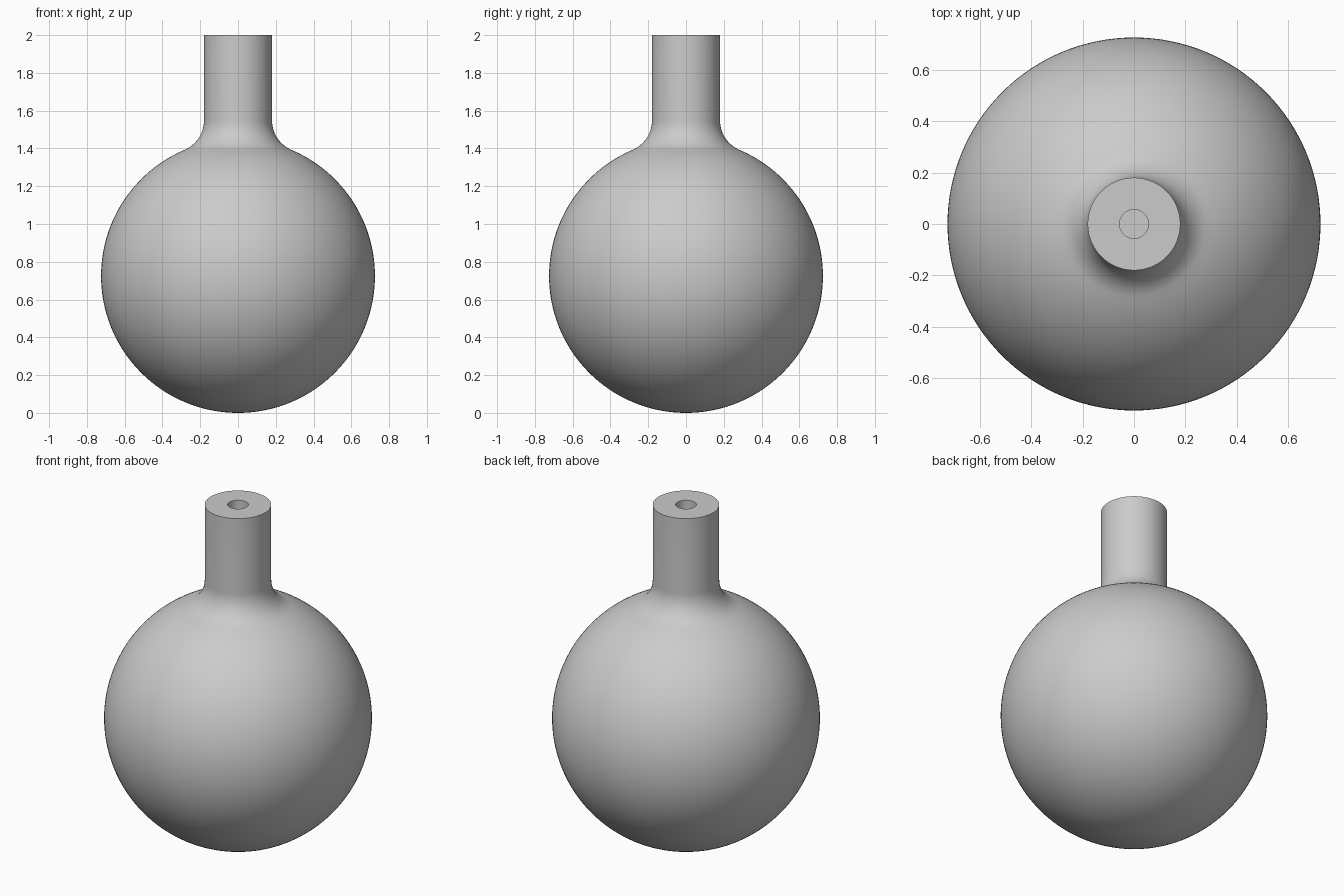
import bpy
import bmesh
from math import sin, cos, pi, sqrt, atan2

cube = bpy.data.objects.get("Cube")
if cube:
    bpy.data.objects.remove(cube, do_unlink=True)

# Main dimensions
BALL, NECK, BORE, FILLET = 0.725, 0.18, 0.056, 0.17
TOP, BORE_FLOOR = 2.0, 1.4
SEGMENTS = 128

mat = bpy.data.materials.new("plain grey")
mat.use_nodes = True
grey = (0.6, 0.6, 0.6, 1)
mat.diffuse_color = grey
mat.node_tree.nodes["Principled BSDF"].inputs["Base Color"].default_value = grey


def arc(cx, cz, radius, start, end, steps):
    """Points along an arc in the radius/height plane."""
    angles = [start + (end - start) * i / steps for i in range(steps + 1)]
    return [(cx + radius * cos(a), cz + radius * sin(a)) for a in angles]


# Fillet circle touches both the ball and the neck
fillet_x = NECK + FILLET
rise = sqrt((BALL + FILLET) ** 2 - fillet_x ** 2)
meet = atan2(rise, fillet_x)

# Outer profile from the foot of the ball to the neck rim, then the bore
profile = arc(0, BALL, BALL, -pi / 2, meet, 72)
profile[0] = (0, 0)
profile += arc(fillet_x, BALL + rise, FILLET, meet + pi, pi, 14)[1:]
profile += [(NECK, TOP), (BORE, TOP), (BORE, BORE_FLOOR), (0, BORE_FLOOR)]

# Spin the profile around the vertical axis
bm = bmesh.new()
verts = [bm.verts.new((x, 0, z)) for x, z in profile]
edges = [bm.edges.new(pair) for pair in zip(verts, verts[1:])]
bmesh.ops.spin(bm, geom=verts + edges, cent=(0, 0, 0), axis=(0, 0, 1),
               angle=2 * pi, steps=SEGMENTS, use_merge=True)
bmesh.ops.remove_doubles(bm, verts=bm.verts, dist=0.0001)
bmesh.ops.recalc_face_normals(bm, faces=bm.faces)
mesh = bpy.data.meshes.new("ball_with_neck")
bm.to_mesh(mesh)
bm.free()
mesh.materials.append(mat)

body = bpy.data.objects.new("ball_with_neck", mesh)
bpy.context.collection.objects.link(body)
bpy.ops.object.select_all(action="DESELECT")
body.select_set(True)
bpy.context.view_layer.objects.active = body
bpy.ops.object.shade_smooth_by_angle(angle=pi / 6)
